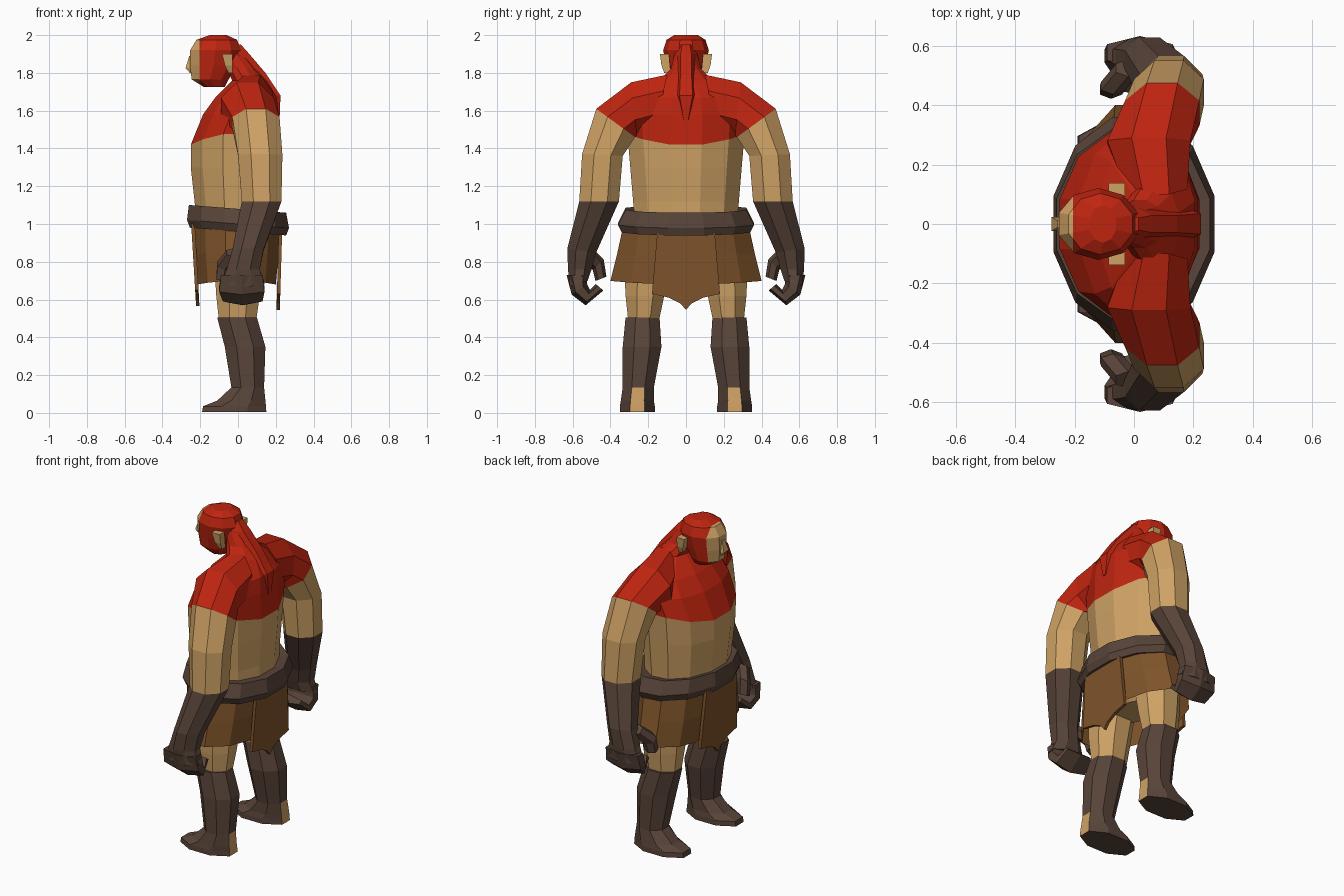
import bpy, bmesh, math
from mathutils import Vector

if "Cube" in bpy.data.objects:
    bpy.data.objects.remove(bpy.data.objects["Cube"])


def material(name, rgb):
    m = bpy.data.materials.new(name)
    m.diffuse_color = (*rgb, 1)
    m.use_nodes = True
    m.node_tree.nodes["Principled BSDF"].inputs["Base Color"].default_value = m.diffuse_color
    return m


RED = material("red_cloth", (0.52, 0.018, 0.005))
SKIN = material("tan_skin", (0.62, 0.36, 0.13))
DARK = material("dark_leather", (0.098, 0.058, 0.041))
BROWN = material("brown_leather", (0.21, 0.087, 0.023))


def finish(name, bm, mats, rule=None, mirror=False):
    bmesh.ops.recalc_face_normals(bm, faces=bm.faces)
    if rule:
        for f in bm.faces:
            f.material_index = rule(f.calc_center_median(), f.normal)
    me = bpy.data.meshes.new(name)
    bm.to_mesh(me)
    bm.free()
    for m in mats:
        me.materials.append(m)
    ob = bpy.data.objects.new(name, me)
    bpy.context.collection.objects.link(ob)
    if mirror:
        mod = ob.modifiers.new("mirror", "MIRROR")
        mod.use_axis = (False, True, False)
        mod.use_mirror_merge = False
    return ob


def loft(rings, n=8, caps=(True, True), seg=None):
    """Each ring: outer (y, z), inner (y, z), x range, optional dip and slope of z."""
    bm = bmesh.new()
    loops = []
    k = 1 / math.cos(math.pi / n)
    for (ya, za), (yb, zb), (x0, x1), *extra in rings:
        dip, slope = (list(extra) + [0, 0])[:2]
        loop = []
        for i in range(n):
            a = 2 * math.pi * (i + 0.5) / n
            c, s = math.cos(a) * k, math.sin(a) * k
            x = (x0 + x1) / 2 + c * (x1 - x0) / 2
            y = (ya + yb) / 2 + s * (ya - yb) / 2
            z = (za + zb) / 2 + s * (za - zb) / 2 - dip * c * c + slope * x
            loop.append(bm.verts.new((x, y, z)))
        loops.append(loop)
    for j, (p, q) in enumerate(zip(loops, loops[1:])):
        for i in range(n):
            f = bm.faces.new((p[i], p[(i + 1) % n], q[(i + 1) % n], q[i]))
            f.material_index = seg[j] if seg else 0
    for on, loop, j in zip(caps, (loops[0], loops[-1]), (0, -1)):
        if on:
            bm.faces.new(loop).material_index = seg[j] if seg else 0
    return bm


def level(z, x0, x1, w, dip=0, slope=0):
    return ((w, z), (-w, z), (x0, x1), dip, slope)


def side(z, x0, x1, ya, yb):
    return ((ya, z), (yb, z), (x0, x1))


def plate(name, yz, xs, mat):
    """Flat panel: outline in y and z, x chosen by height, slight thickness."""
    bm = bmesh.new()
    a = [bm.verts.new((xs(z), y, z)) for y, z in yz]
    b = [bm.verts.new((xs(z) * 0.92, y, z)) for y, z in yz]
    bm.faces.new(a)
    bm.faces.new(b[::-1])
    for i in range(len(a)):
        j = (i + 1) % len(a)
        bm.faces.new((a[i], b[i], b[j], a[j]))
    return finish(name, bm, [mat])


def spike(name, base, tip, r, mat, mirror=False, n=4, flat=1):
    """Small tapered piece between two points."""
    bm = bmesh.new()
    base, tip = Vector(base), Vector(tip)
    q = (tip - base).to_track_quat("Z", "Y")
    pts = [bm.verts.new(base + q @ Vector((r * math.cos(t), r * flat * math.sin(t), 0)))
           for t in (2 * math.pi * (i + 0.5) / n for i in range(n))]
    end = bm.verts.new(tip)
    bm.faces.new(pts)
    for i in range(n):
        bm.faces.new((pts[i], pts[(i + 1) % n], end))
    return finish(name, bm, [mat], mirror=mirror)


# Torso: bare belly, red upper chest and neck
finish("torso", loft([
    level(1.00, -0.22, 0.20, 0.27), level(1.12, -0.23, 0.20, 0.28),
    level(1.30, -0.25, 0.215, 0.295), level(1.48, -0.25, 0.22, 0.31, 0.06),
    level(1.58, -0.185, 0.215, 0.32), level(1.67, -0.12, 0.205, 0.29),
    level(1.76, -0.03, 0.15, 0.14), level(1.82, -0.06, 0.10, 0.08),
    level(1.90, -0.09, 0.04, 0.06)],
    12, seg=[1, 1, 1, 0, 0, 0, 0, 0]), [RED, SKIN])

# Shoulder and arm with long glove
finish("arm", loft([
    ((0.10, 1.79), (0.16, 1.50), (-0.03, 0.18)),
    ((0.29, 1.75), (0.26, 1.47), (-0.09, 0.19)),
    ((0.475, 1.61), (0.27, 1.46), (-0.03, 0.22)),
    ((0.55, 1.37), (0.335, 1.36), (0.0, 0.235)),
    ((0.565, 1.12), (0.355, 1.12), (0.02, 0.23)),
    ((0.628, 0.87), (0.475, 0.85), (-0.03, 0.135)),
    ((0.625, 0.76), (0.50, 0.76), (-0.06, 0.115)),
    ((0.615, 0.67), (0.52, 0.70), (-0.09, 0.14))],
    seg=[0, 0, 1, 1, 2, 2, 2]), [RED, SKIN, DARK], mirror=True)

# Curled fingers and thumb
finish("fingers", loft([
    ((0.625, 0.73), (0.53, 0.73), (-0.09, 0.13)),
    ((0.60, 0.63), (0.53, 0.68), (-0.10, 0.14)),
    ((0.53, 0.575), (0.51, 0.645), (-0.08, 0.13)),
    ((0.44, 0.65), (0.475, 0.68), (-0.06, 0.11))], 6), [DARK], mirror=True)
finish("thumb", loft([
    ((0.55, 0.83), (0.50, 0.87), (-0.06, 0.02)),
    ((0.49, 0.76), (0.44, 0.81), (-0.11, -0.03)),
    ((0.475, 0.70), (0.425, 0.72), (-0.115, -0.04))], 6), [DARK], mirror=True)

# Belt
finish("belt", loft([
    level(0.97, -0.21, 0.21, 0.28, 0, -0.08), level(0.96, -0.255, 0.255, 0.34, 0, -0.08),
    level(1.00, -0.27, 0.27, 0.36, 0, -0.08), level(1.08, -0.26, 0.255, 0.32, 0, -0.08),
    level(1.07, -0.20, 0.19, 0.26, 0, -0.08)], 12, (False, False)), [DARK])

# Skirt with a ragged flap at front and back
finish("skirt", loft([
    level(1.00, -0.235, 0.225, 0.33), level(0.84, -0.23, 0.215, 0.365),
    level(0.70, -0.215, 0.20, 0.40, 0.02)], 12, (False, False)), [BROWN])
flap = [(-0.15, 0.98), (-0.18, 0.63), (-0.09, 0.61), (-0.03, 0.58), (0.0, 0.545),
        (0.03, 0.58), (0.09, 0.61), (0.18, 0.63), (0.15, 0.98)]
plate("back_flap", flap, lambda z: 0.235 - 0.03 * (1 - z), BROWN)
plate("front_flap", [(y, z + 0.02) for y, z in flap],
      lambda z: -0.248 + 0.06 * (1 - z), BROWN)

# Legs, and boots with bare heels
finish("hips", loft([level(0.74, -0.09, 0.09, 0.16), level(0.82, -0.15, 0.15, 0.29),
                     level(0.97, -0.2, 0.2, 0.27)]), [SKIN])
finish("thigh", loft([
    side(0.48, -0.10, 0.095, 0.305, 0.145), side(0.62, -0.115, 0.115, 0.32, 0.115),
    side(0.86, -0.13, 0.13, 0.33, 0.06)]), [SKIN], mirror=True)
finish("boot", loft([
    side(0.005, -0.19, 0.15, 0.35, 0.165), side(0.035, -0.185, 0.148, 0.35, 0.165),
    side(0.065, -0.11, 0.145, 0.345, 0.17), side(0.135, -0.035, 0.138, 0.335, 0.17),
    side(0.35, -0.07, 0.145, 0.335, 0.13), side(0.505, -0.11, 0.10, 0.32, 0.14)]),
    [DARK, SKIN], lambda c, n: int(n.x > 0.9 and c.z < 0.135), mirror=True)

# Head: red hood around a bare face
head = loft([
    level(1.725, -0.18, -0.07, 0.055), level(1.765, -0.245, -0.05, 0.085),
    level(1.84, -0.255, -0.005, 0.10), level(1.92, -0.253, 0.015, 0.115),
    level(1.975, -0.22, -0.005, 0.098), level(2.0, -0.15, -0.06, 0.06)], 10)
bmesh.ops.bisect_plane(head, geom=head.verts[:] + head.edges[:] + head.faces[:],
                       plane_co=(-0.205, 0, 0), plane_no=(1, 0, 0))
finish("head", head, [RED, SKIN], lambda c, n: int(c.x < -0.205 and 1.755 < c.z < 1.985))
finish("nose", loft([
    level(1.80, -0.255, -0.23, 0.018), level(1.825, -0.278, -0.23, 0.024),
    level(1.89, -0.258, -0.24, 0.012)], 4), [SKIN])
finish("ear", loft([
    side(1.80, -0.05, -0.03, 0.115, 0.08), side(1.84, -0.07, -0.03, 0.13, 0.085),
    side(1.90, -0.085, -0.03, 0.138, 0.09)], 4), [SKIN], mirror=True)

# Hood ridge trailing down the spine, with loose ends
finish("hood_tail", loft([
    level(1.55, 0.10, 0.22, 0.02), level(1.68, 0.06, 0.225, 0.06),
    level(1.80, -0.02, 0.145, 0.05), level(1.90, -0.06, 0.06, 0.05),
    level(1.95, -0.06, 0.015, 0.035)], 6), [RED])
spike("hood_end", (0.03, 0.03, 1.84), (0.13, 0.085, 1.69), 0.035, RED, mirror=True)
